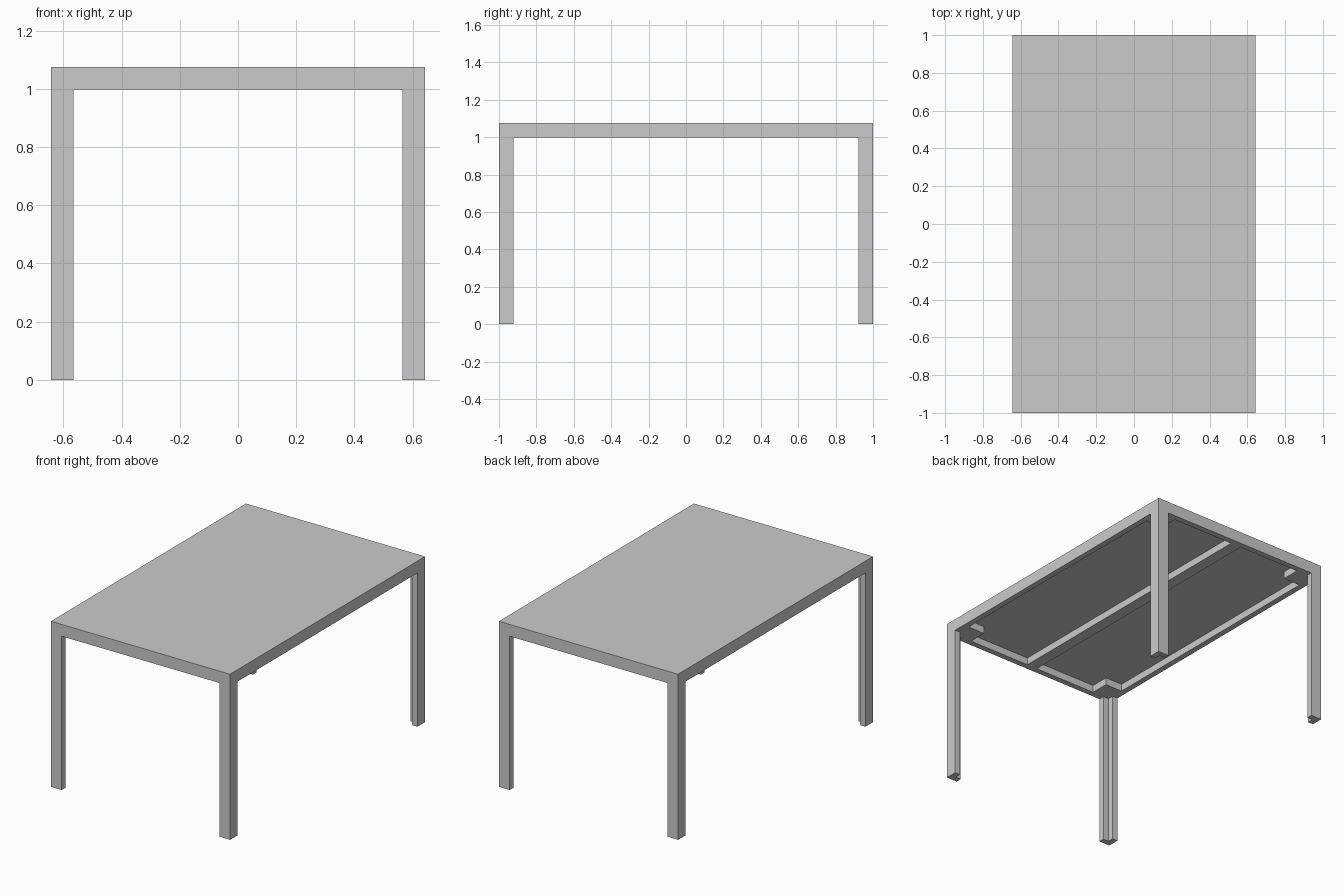
import bpy, bmesh

if "Cube" in bpy.data.objects:
    bpy.data.objects.remove(bpy.data.objects["Cube"])

HX, HY = 0.643, 1.0        # half width, half length
TOP, RAIL = 1.075, 0.998   # top surface, underside of rails
LEG, T = 0.077, 0.038      # leg width, wall thickness
PLATE = 1.045              # underside of the table top


def prism(name, outline, z0, z1):
    """Extrude a plan outline between two heights."""
    bm = bmesh.new()
    face = bm.faces.new([bm.verts.new((x, y, z0)) for x, y in outline])
    new = bmesh.ops.extrude_face_region(bm, geom=[face])["geom"]
    for v in new:
        if isinstance(v, bmesh.types.BMVert):
            v.co.z = z1
    bmesh.ops.recalc_face_normals(bm, faces=bm.faces)
    mesh = bpy.data.meshes.new(name)
    bm.to_mesh(mesh)
    bm.free()
    obj = bpy.data.objects.new(name, mesh)
    bpy.context.collection.objects.link(obj)
    return obj


def box(name, x0, x1, y0, y1, z0, z1):
    return prism(name, [(x0, y0), (x1, y0), (x1, y1), (x0, y1)], z0, z1)


# Table top
box("table_top", -HX, HX, -HY, HY, PLATE, TOP)

# Rails around the edge
for s, side in ((-1, "left"), (1, "right")):
    x0, x1 = sorted((s * HX, s * (HX - T)))
    box(side + "_rail", x0, x1, -HY, HY, RAIL, PLATE)
for s, side in ((-1, "front"), (1, "back")):
    y0, y1 = sorted((s * HY, s * (HY - T)))
    box(side + "_rail", -HX + T, HX - T, y0, y1, RAIL, PLATE)

# Centre beam under the top
box("centre_beam", -T, T, -HY + T, HY - T, RAIL, PLATE)

# Angle-section legs and square corner blocks
angle = [(0, 0), (LEG, 0), (LEG, T), (T, T), (T, LEG), (0, LEG)]
B = 0.16
block = [(T, T), (B, T), (B, B), (T, B)]
for sx, side in ((-1, "left"), (1, "right")):
    for sy, end in ((-1, "front"), (1, "back")):
        def place(pts):
            return [(sx * (HX - x), sy * (HY - y)) for x, y in pts]
        prism(f"{end}_{side}_leg", place(angle), 0, RAIL)
        prism(f"{end}_{side}_corner_block", place(block), RAIL, PLATE)
